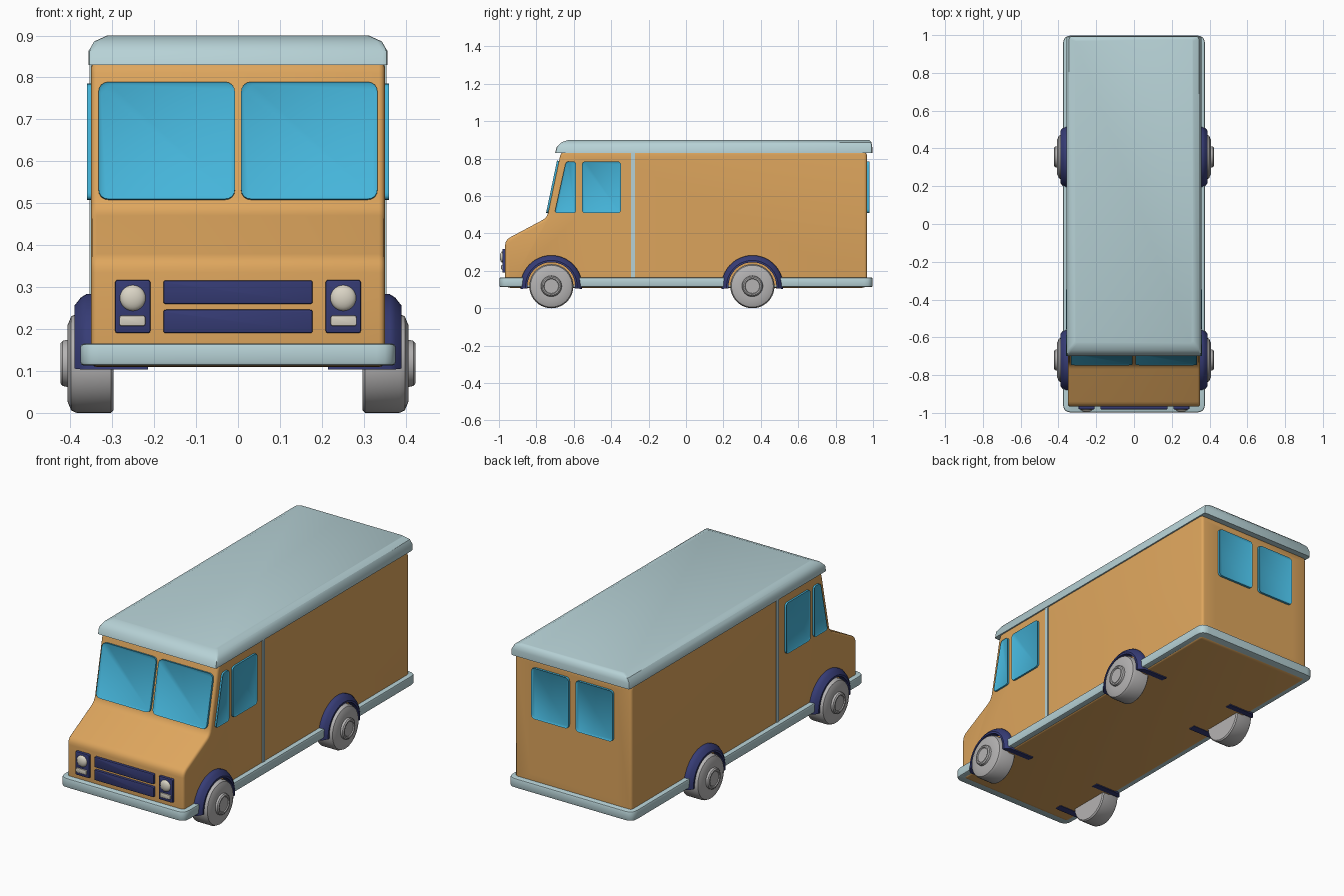
import bpy, bmesh, math
from mathutils import Matrix, Vector

cube = bpy.data.objects.get("Cube")
if cube:
    bpy.data.objects.remove(cube, do_unlink=True)


def material(name, rgb):
    m = bpy.data.materials.new(name)
    m.use_nodes = True
    m.diffuse_color = (*rgb, 1)
    m.node_tree.nodes["Principled BSDF"].inputs["Base Color"].default_value = (*rgb, 1)
    return m


PAINT = material("tan orange paint", (0.73, 0.38, 0.11))
TRIM = material("pale blue trim", (0.47, 0.64, 0.67))
GLASS = material("sky blue glass", (0.06, 0.46, 0.70))
NAVY = material("navy plastic", (0.037, 0.045, 0.18))
GREY = material("wheel grey", (0.46, 0.45, 0.45))
LAMP = material("warm white lamp", (0.70, 0.66, 0.56))
parts = []


def make(name, bm, mat, place=Matrix()):
    bm.transform(place)
    bmesh.ops.remove_doubles(bm, verts=bm.verts, dist=0.00005)
    bmesh.ops.recalc_face_normals(bm, faces=bm.faces)
    me = bpy.data.meshes.new(name)
    bm.to_mesh(me)
    bm.free()
    if mat:
        me.materials.append(mat)
    ob = bpy.data.objects.new(name, me)
    bpy.context.collection.objects.link(ob)
    parts.append(ob)
    return ob


def frame(u, v, n, origin=(0, 0, 0)):
    """Matrix taking (u, v, n) drawing coordinates to the model."""
    return Matrix([(*r, o) for r, o in zip(zip(u, v, n), origin)] + [(0, 0, 0, 1)])


def rounded(pts, radius, steps=4):
    """Round each corner of a polygon with a small curve."""
    out = []
    for i, p in enumerate(pts):
        p, a, b = Vector(p), Vector(pts[i - 1]), Vector(pts[(i + 1) % len(pts)])
        p0 = p + (a - p).normalized() * radius
        p1 = p + (b - p).normalized() * radius
        for k in range(steps + 1):
            t = k / steps
            out.append(p0 * (1 - t) ** 2 + p * 2 * t * (1 - t) + p1 * t * t)
    return out


def rect(u0, u1, v0, v1):
    return [(u0, v0), (u1, v0), (u1, v1), (u0, v1)]


def prism(name, pts, w0, w1, place, mat, shrink=0, rim=0):
    """Extrude an outline; shrink pulls it in, rim sinks the middle of the face."""
    bm = bmesh.new()
    face = bm.faces.new([bm.verts.new((p[0], p[1], w1)) for p in pts])
    if shrink:
        edge = bmesh.ops.inset_region(bm, faces=[face], thickness=shrink)["faces"]
        bmesh.ops.delete(bm, geom=edge, context="FACES")
    base = [bm.verts.new((v.co.x, v.co.y, w0)) for v in face.verts]
    top = list(face.verts)
    bm.faces.new(base[::-1])
    for i in range(len(top)):
        bm.faces.new((base[i - 1], base[i], top[i], top[i - 1]))
    if rim:
        bmesh.ops.inset_region(bm, faces=[face], thickness=rim * 0.4)
        bmesh.ops.inset_region(bm, faces=[face], thickness=rim * 0.6, depth=0)
        for v in face.verts:
            v.co.z -= rim * 0.4
    return make(name, bm, mat, place)


def lathe(name, profile, centre, side, mat, start=0, sweep=math.tau, steps=40, closed=False):
    """Sweep a (radius, x) profile about the x axis through centre."""
    bm = bmesh.new()
    rings = []
    for k in range(steps + 1):
        a = start + sweep * k / steps
        rings.append([bm.verts.new((side * x, centre[0] + r * math.cos(a),
                                    centre[1] + r * math.sin(a))) for r, x in profile])
    for p, q in zip(rings, rings[1:]):
        for i in range(0 if closed else 1, len(profile)):
            bm.faces.new((p[i - 1], p[i], q[i], q[i - 1]))
    if closed:
        bm.faces.new(rings[0])
        bm.faces.new(rings[-1][::-1])
    return make(name, bm, mat)


def bevel(ob, width, segments=2):
    m = ob.modifiers.new("bevel", "BEVEL")
    m.width, m.segments, m.limit_method = width, segments, "ANGLE"
    m.angle_limit = math.radians(40)


def cut(ob, cutters):
    for c in cutters:
        m = ob.modifiers.new("cut", "BOOLEAN")
        m.object, m.solver, m.operation = c, "EXACT", "DIFFERENCE"
        c.hide_render = True


SIDES = {"left": 1, "right": -1}
side_frame = {s: frame((0, 1, 0), (0, 0, 1), (s, 0, 0)) for s in (1, -1)}
front = frame((1, 0, 0), (0, 0, 1), (0, -1, 0))
rear = frame((1, 0, 0), (0, 0, 1), (0, 1, 0))
flat = frame((1, 0, 0), (0, 1, 0), (0, 0, 1))

# Body shell, drawn as a side profile
profile = [(-0.967, 0.109), (-0.967, 0.365), (-0.742, 0.485),
           (-0.668, 0.84), (0.968, 0.84), (0.968, 0.109)]
body = prism("body", rounded(profile, 0.03), -0.35, 0.35, side_frame[1], PAINT)
bevel(body, 0.014, 3)

# Doors, set into shallow recesses so that a gap runs round each one
cab_door = rounded([(-0.572, 0.47), (-0.522, 0.197), (-0.328, 0.197),
                    (-0.328, 0.80), (-0.572, 0.80)], 0.035)
body_cutters = []
for label, s in SIDES.items():
    body_cutters.append(prism("cab_door_recess", cab_door, 0.335, 0.37, side_frame[s], None))
    prism(label + "_cab_door", cab_door, 0.33, 0.35, side_frame[s], PAINT, shrink=0.008)
    back_door = rounded(rect(*sorted((s * 0.006, s * 0.262)), 0.20, 0.80), 0.025)
    body_cutters.append(prism("back_door_recess", back_door, 0.953, 0.98, rear, None))
    prism(label + "_back_door", back_door, 0.945, 0.968, rear, PAINT, shrink=0.008)
cut(body, body_cutters)

# Windows
slope = Vector((0, 0.074, 0.355)).normalized()
outward = Vector((0, -slope.z, slope.y))
screen = frame((1, 0, 0), slope, outward, (0, -0.742, 0.485))
quarter = rounded([(-0.703, 0.508), (-0.588, 0.508), (-0.588, 0.785), (-0.642, 0.785)], 0.018)
for label, s in SIDES.items():
    pane = rounded(rect(*sorted((s * 0.007, s * 0.333)), 0.023, 0.309), 0.028)
    prism(label + "_windscreen", pane, -0.01, 0.011, screen, GLASS, rim=0.011)
    prism(label + "_quarter_window", quarter, 0.34, 0.36, side_frame[s], GLASS, rim=0.011)
    prism(label + "_door_window", rounded(rect(-0.557, -0.347, 0.508, 0.785), 0.022),
          0.34, 0.36, side_frame[s], GLASS, rim=0.011)
    pane = rounded(rect(*sorted((s * 0.021, s * 0.245)), 0.508, 0.785), 0.022)
    prism(label + "_back_window", pane, 0.96, 0.98, rear, GLASS, rim=0.011)

# Roof cap, lofted through rising outlines: half width, front, back, height
bm = bmesh.new()
rings = []
for x, y0, y1, z in [(0.357, -0.70, 0.996, 0.83), (0.357, -0.692, 0.996, 0.862),
                     (0.343, -0.668, 0.992, 0.886), (0.312, -0.63, 0.98, 0.90)]:
    rings.append([bm.verts.new((p[0], p[1], z)) for p in rounded(rect(-x, x, y0, y1), 0.012, 2)])
bm.faces.new(rings[0][::-1])
bm.faces.new(rings[-1])
for a, b in zip(rings, rings[1:]):
    for i in range(len(a)):
        bm.faces.new((a[i - 1], a[i], b[i], b[i - 1]))
make("roof", bm, TRIM)

# Bumper rail all round, open at the wheels
rail = prism("bumper_rail", rounded(rect(-0.376, 0.376, -0.998, 0.998), 0.045),
             0.113, 0.165, flat, TRIM)
bevel(rail, 0.008)

# Wheels, arches and side trim
tyre = [(0, 0.297), (0.112, 0.297), (0.118, 0.303), (0.118, 0.385), (0.112, 0.398),
        (0.09, 0.407), (0.056, 0.407), (0.054, 0.418), (0.048, 0.423),
        (0.041, 0.423), (0.038, 0.418), (0, 0.418)]
arch = [(0.128, 0.215), (0.165, 0.215), (0.165, 0.362), (0.157, 0.375), (0.138, 0.39), (0.128, 0.39)]
plug = [(0, 0.35), (0.15, 0.35), (0.15, 0.45), (0, 0.45)]
rail_cutters = []
for label, s in SIDES.items():
    for end, y in (("front", -0.72), ("rear", 0.355)):
        hub = (y, 0.118)
        lathe(f"{end}_{label}_wheel", tyre, hub, s, GREY)
        lathe(f"{end}_{label}_arch", arch, hub, s, NAVY, -0.09, math.pi + 0.18, 24, True)
        rail_cutters.append(lathe("rail_gap", plug, hub, s, None))
    prism(label + "_side_trim", rect(-0.293, -0.273, 0.16, 0.835), 0.34, 0.354,
          side_frame[s], TRIM)
cut(rail, rail_cutters)

# Grille bars and lamp clusters
for label, z in (("upper", 0.26), ("lower", 0.19)):
    bar = prism(label + "_grille", rounded(rect(-0.178, 0.178, z, z + 0.056), 0.006),
                0.955, 0.981, front, NAVY)
    bevel(bar, 0.004)
for label, s in SIDES.items():
    panel = prism(label + "_lamp_panel",
                  rounded(rect(*sorted((s * 0.209, s * 0.293)), 0.19, 0.317), 0.007),
                  0.955, 0.981, front, NAVY)
    bevel(panel, 0.004)
    signal = prism(label + "_signal_lamp",
                   rounded(rect(*sorted((s * 0.221, s * 0.283)), 0.207, 0.232), 0.006),
                   0.97, 0.988, front, LAMP)
    bevel(signal, 0.003)
    bm = bmesh.new()
    bmesh.ops.create_uvsphere(bm, u_segments=24, v_segments=12, radius=0.031)
    bmesh.ops.scale(bm, vec=(1, 1, 0.5), verts=bm.verts)
    make(label + "_headlamp", bm, LAMP,
         Matrix.Translation((s * 0.251, -0.98, 0.274)) @ Matrix.Rotation(math.pi / 2, 4, "X"))

# Bake the modifiers, drop the cutters and smooth the curved faces
bpy.context.view_layer.update()
graph = bpy.context.evaluated_depsgraph_get()
for ob in (body, rail, *[p for p in parts if p.modifiers and p not in (body, rail)]):
    baked = bpy.data.meshes.new_from_object(ob.evaluated_get(graph))
    baked.name = ob.name
    ob["baked"] = True
    parts[parts.index(ob)] = (ob, baked)
parts = [p if isinstance(p, tuple) else (p, p.data) for p in parts]
for ob, mesh in parts:
    ob.modifiers.clear()
    ob.data = mesh
for c in body_cutters + rail_cutters:
    bpy.data.objects.remove(c, do_unlink=True)
for ob in bpy.context.scene.objects:
    ob.select_set(ob.type == "MESH")
bpy.context.view_layer.objects.active = body
bpy.ops.object.shade_smooth_by_angle(angle=math.radians(35))
